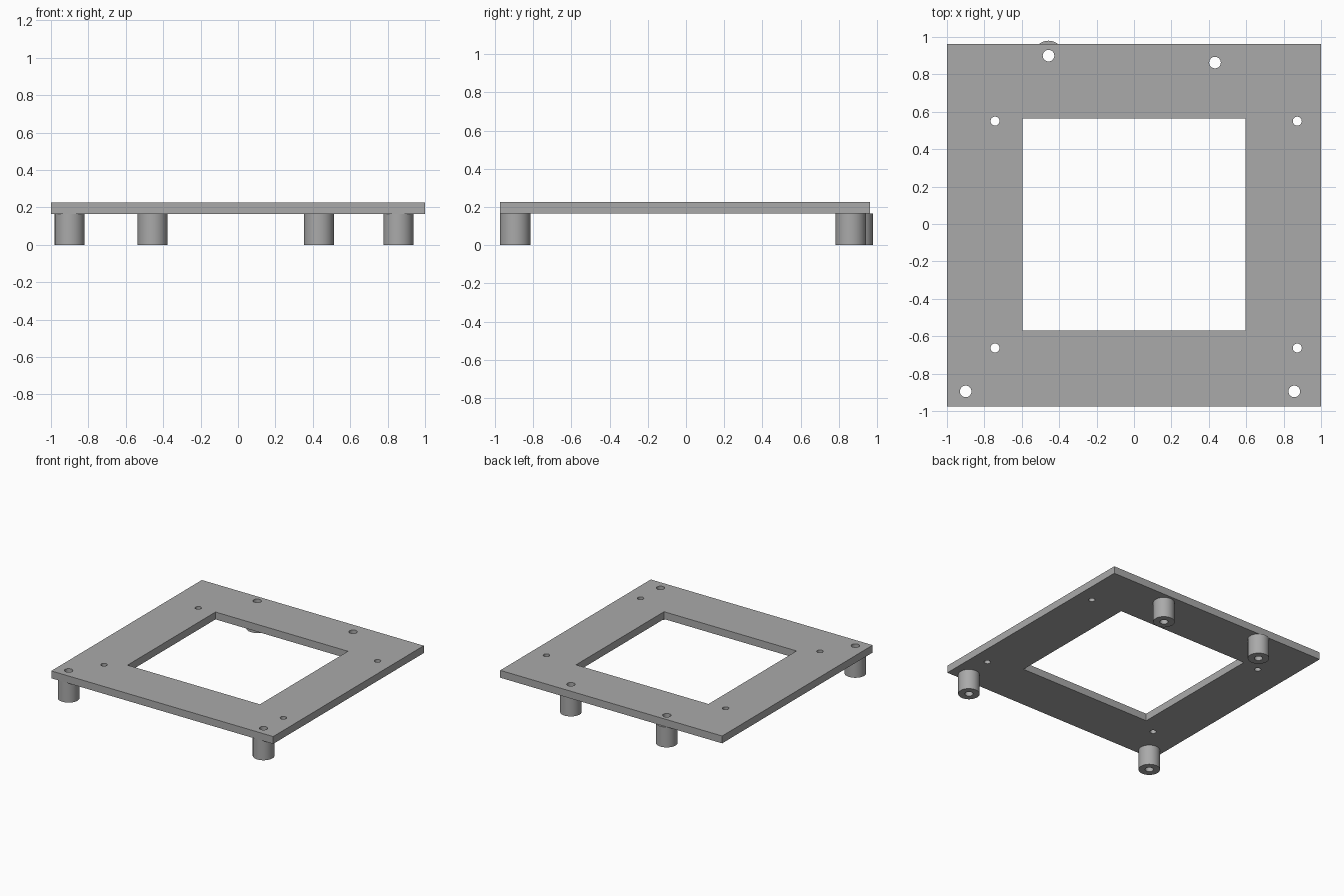
import bpy, bmesh, math

if "Cube" in bpy.data.objects:
    bpy.data.objects.remove(bpy.data.objects["Cube"])

grey = bpy.data.materials.new("mid grey")
grey.diffuse_color = (0.40, 0.40, 0.40, 1)
grey.use_nodes = True
grey.node_tree.nodes["Principled BSDF"].inputs["Base Color"].default_value = grey.diffuse_color


def circle(x, y, r, n=48):
    return [(x + r * math.cos(2 * math.pi * i / n), y + r * math.sin(2 * math.pi * i / n))
            for i in range(n)]


def rect(x0, x1, y0, y1):
    return [(x0, y0), (x1, y0), (x1, y1), (x0, y1)]


def slab(name, loops, z0, z1):
    """Extrude an outline (first loop) with holes (other loops) from z0 to z1."""
    bm = bmesh.new()
    edges = []
    for loop in loops:
        vs = [bm.verts.new((x, y, z0)) for x, y in loop]
        edges += [bm.edges.new((vs[i], vs[(i + 1) % len(vs)])) for i in range(len(vs))]
    bmesh.ops.triangle_fill(bm, edges=edges, use_beauty=True, use_dissolve=False)
    ext = bmesh.ops.extrude_face_region(bm, geom=bm.faces[:], use_keep_orig=True)
    top = [g for g in ext["geom"] if isinstance(g, bmesh.types.BMVert)]
    bmesh.ops.translate(bm, verts=top, vec=(0, 0, z1 - z0))
    bmesh.ops.recalc_face_normals(bm, faces=bm.faces[:])
    me = bpy.data.meshes.new(name)
    bm.to_mesh(me)
    bm.free()
    me.materials.append(grey)
    ob = bpy.data.objects.new(name, me)
    bpy.context.collection.objects.link(ob)
    bpy.ops.object.select_all(action='DESELECT')
    ob.select_set(True)
    bpy.context.view_layer.objects.active = ob
    bpy.ops.object.shade_smooth_by_angle(angle=math.radians(30))
    return ob


POSTS = {"back_left_post": (-0.457, 0.90), "back_right_post": (0.433, 0.863),
         "front_left_post": (-0.90, -0.895), "front_right_post": (0.857, -0.895)}
SCREWS = [(x, y) for x in (-0.743, 0.873) for y in (0.55, -0.663)]

# frame plate with window, post holes and small screw holes
slab("frame_plate",
     [rect(-1, 1, -0.975, 0.963), rect(-0.597, 0.597, -0.57, 0.563)]
     + [circle(x, y, 0.031) for x, y in POSTS.values()]
     + [circle(x, y, 0.024) for x, y in SCREWS], 0.165, 0.225)

# hollow stand-off posts
for name, (x, y) in POSTS.items():
    slab(name, [circle(x, y, 0.08), circle(x, y, 0.031)], 0, 0.165)
